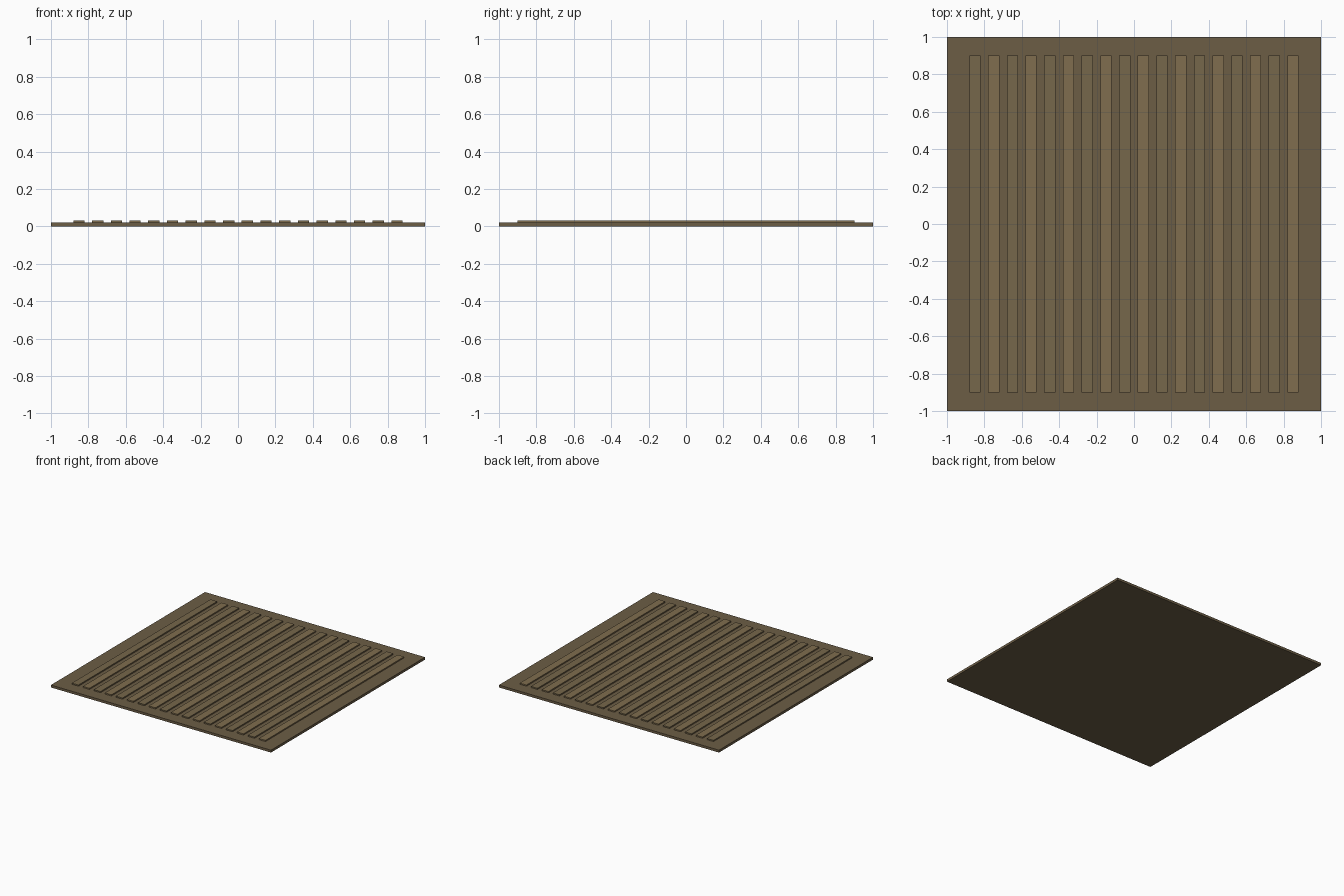
import bpy

if "Cube" in bpy.data.objects:
    bpy.data.objects.remove(bpy.data.objects["Cube"])


def material(name, rgb):
    m = bpy.data.materials.new(name)
    m.diffuse_color = (*rgb, 1)
    m.use_nodes = True
    m.node_tree.nodes["Principled BSDF"].inputs["Base Color"].default_value = m.diffuse_color
    return m


def box(name, x, half_x, half_y, z0, z1, mat):
    bpy.ops.mesh.primitive_cube_add(size=2, location=(x, 0, (z0 + z1) / 2))
    ob = bpy.context.object
    ob.name = name
    ob.scale = (half_x, half_y, (z1 - z0) / 2)
    bpy.ops.object.transform_apply(location=False, rotation=False, scale=True)
    ob.data.materials.append(mat)
    return ob


base_mat = material("base_brown", (0.15, 0.11, 0.06))
dark_mat = material("slat_dark", (0.18, 0.135, 0.07))
light_mat = material("slat_light", (0.215, 0.155, 0.077))

# Thin square base
box("base_panel", 0, 1, 1, 0, 0.02, base_mat)

# Raised slats in alternating tones, slightly sunk into the base
for i in range(18):
    box(f"slat_{i + 1}", -0.85 + 0.1 * i, 0.03, 0.9, 0.01, 0.03,
        light_mat if i % 2 else dark_mat)
